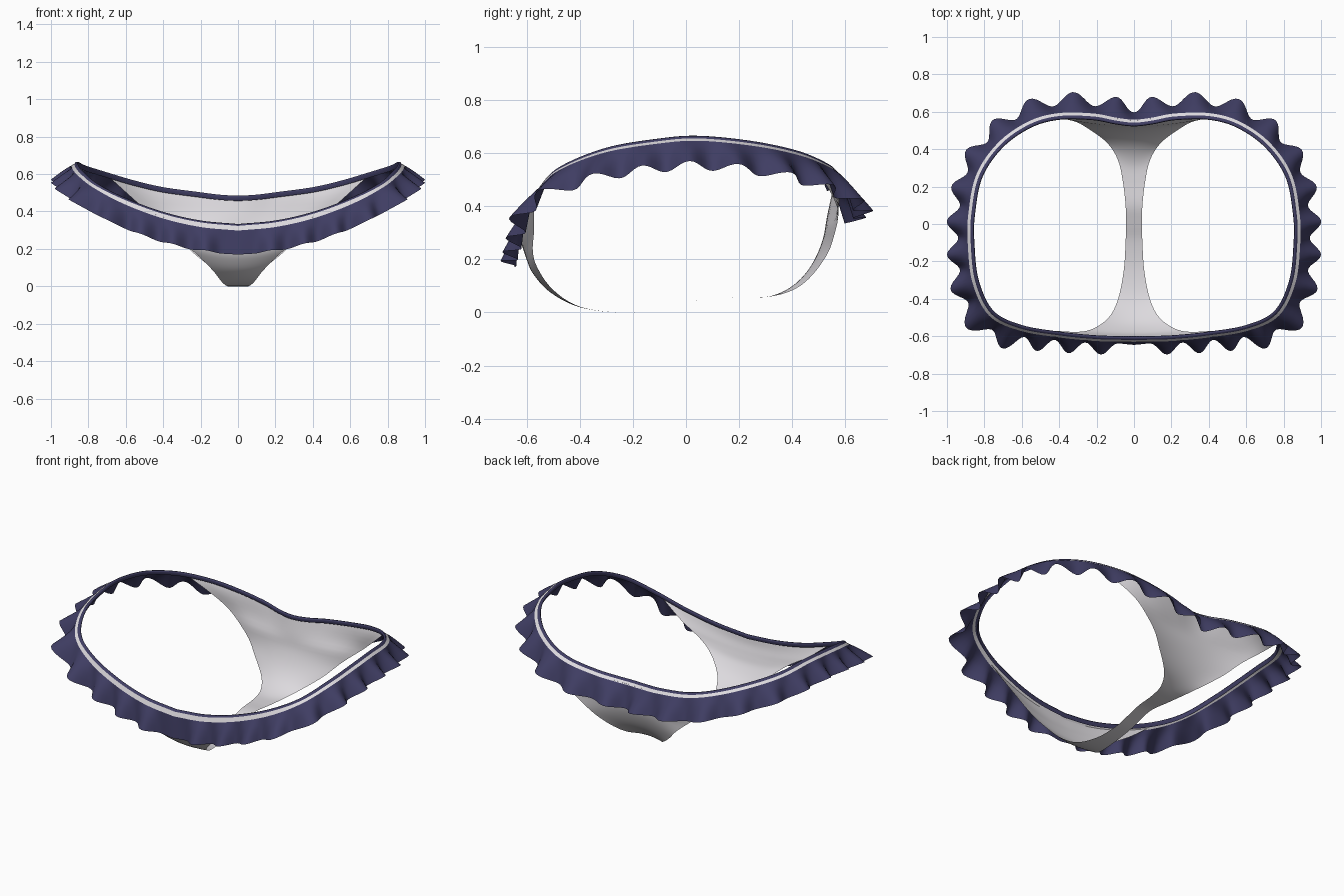
import bpy, math
from mathutils import Vector

cube = bpy.data.objects.get("Cube")
if cube:
    bpy.data.objects.remove(cube, do_unlink=True)


def material(name, rgb):
    m = bpy.data.materials.new(name)
    m.use_nodes = True
    m.diffuse_color = (*rgb, 1)
    bsdf = m.node_tree.nodes["Principled BSDF"]
    bsdf.inputs["Base Color"].default_value = (*rgb, 1)
    bsdf.inputs["Roughness"].default_value = 0.8
    return m


navy = material("navy fabric", (0.05, 0.047, 0.125))
white = material("white fabric", (0.72, 0.7, 0.73))


def spline(points, t):
    """Smooth curve through points, t measured in points."""
    n = len(points)
    i = min(int(t), n - 2)
    f = t - i
    b, c = points[i], points[i + 1]
    a = points[i - 1] if i else b * 2 - c
    d = points[i + 2] if i + 2 < n else c * 2 - b
    return (b * 2 + (c - a) * f + (a * 2 - b * 5 + c * 4 - d) * f * f
            + (b * 3 - a - c * 3 + d) * f ** 3) / 2


def grid(name, rows, mat, closed=False):
    """Surface from equal rows of points."""
    n = len(rows[0])
    verts = [p for row in rows for p in row]
    faces = [(r * n + i, r * n + (i + 1) % n, (r + 1) * n + (i + 1) % n, (r + 1) * n + i)
             for r in range(len(rows) - 1) for i in range(n if closed else n - 1)]
    mesh = bpy.data.meshes.new(name)
    mesh.from_pydata(verts, [], faces)
    mesh.materials.append(mat)
    ob = bpy.data.objects.new(name, mesh)
    bpy.context.collection.objects.link(ob)
    mesh.shade_smooth()
    return ob


# Waist path: half from front centre to back centre, then mirrored
half = [Vector(p) for p in (
    (0, -.60, .333), (.2, -.595, .352), (.4, -.575, .398), (.6, -.54, .472), (.75, -.465, .55),
    (.83, -.3, .62), (.853, -.1, .655), (.85, .05, .665), (.81, .25, .645),
    (.7, .41, .61), (.55, .515, .565), (.4, .557, .53), (.22, .555, .505),
    (.1, .533, .49), (0, .522, .485))]
mirror = Vector((-1, 1, 1))
loop = half + [p * mirror for p in half[-2:0:-1]] + [half[0]]
dense = [spline(loop, i / 40) for i in range((len(loop) - 1) * 40 + 1)]

# Even spacing along the path
WAVES = 29
COUNT = WAVES * 12
lengths = [0]
for p, q in zip(dense, dense[1:]):
    lengths.append(lengths[-1] + (q - p).length)
ring, k = [], 0
for i in range(COUNT):
    s = lengths[-1] * i / COUNT
    while lengths[k + 1] < s:
        k += 1
    ring.append(dense[k].lerp(dense[k + 1], (s - lengths[k]) / (lengths[k + 1] - lengths[k])))
normals = []
for i in range(COUNT):
    t = ring[(i + 8) % COUNT] - ring[i - 8]
    normals.append(Vector((t.y, -t.x, 0)).normalized())


def mix(front, side, back, ny):
    """Blend a size by the direction the band faces."""
    return side + (front - side) * max(0, -ny) ** 5 + (back - side) * max(0, ny) ** 2


def offset(p, n, out, down):
    return p + n * out - Vector((0, 0, down))


def band_row(out, down):
    return [offset(p, n, out, down) for p, n in zip(ring, normals)]


# Waistband trim and stripe; the stripe lies flatter at the sides
grid("waistband_trim", [band_row(*o) for o in (
    (.009, .028), (0, .008), (.004, 0), (.013, .001), (.02, .01))], navy, True)
hem = [(mix(.031, .036, .036, n.y), mix(.035, .019, .023, n.y)) for n in normals]
stripe = [band_row(.02, .01), [offset(p, n, *h) for p, n, h in zip(ring, normals, hem)]]
grid("waistband_stripe", stripe, white, True)


# Ruffle: flares flatter at the sides, hangs steeper at the front
def ruffle_row(f):
    row = []
    for i, (p, n, h) in enumerate(zip(ring, normals, hem)):
        s = 2 * min(i, COUNT - i) / COUNT
        phase = s * WAVES / 2 + .55 * math.sin(math.pi * s * s)
        wave = .5 + .5 * math.cos(math.tau * phase)
        if phase < .5:
            wave *= .1
        corner = max(0, -n.y) * (1 - n.y ** 30)
        valley = mix(.04, .085, .075, n.y) + .02 * corner
        crest = mix(.1, .147, .145, n.y) + .045 * corner
        drop = mix(.165, .13, .15, n.y) - mix(.01, .035, .015, n.y) * wave
        out = h[0] + (valley - h[0]) * f + (crest - valley) * wave * f ** .8
        row.append(offset(p, n, out, h[1] + (drop - h[1]) * f))
    return row


grid("ruffle", [ruffle_row(f) for f in (0, .2, .45, .72, 1)], navy, True)

# Panel rows: half width, centre y, centre z, edge y, edge z
stations = [Vector(r) for r in (
    (.58, -.615, .30, -.56, .43), (.45, -.615, .255, -.567, .33),
    (.31, -.60, .20, -.577, .24), (.22, -.575, .145, -.56, .17),
    (.135, -.51, .075, -.5, .085), (.085, -.4, .02, -.4, .022),
    (.055, -.25, 0, -.25, 0), (.045, -.1, .01, -.1, .01),
    (.043, 0, .035, 0, .035), (.045, .1, .058, .1, .058),
    (.06, .22, .056, .23, .056), (.085, .32, .062, .34, .064),
    (.14, .405, .103, .43, .1), (.235, .47, .175, .503, .175),
    (.33, .515, .275, .552, .27), (.48, .53, .375, .56, .395),
    (.69, .54, .455, .435, .582))]
LAST = len(stations) - 1
seam = [a.lerp(b, .7) for a, b in zip(*stripe)]


def seam_point(x, side):
    """Point under the band at this x on the front or back."""
    return min((p for p in seam if p.y * side > 0), key=lambda p: abs(p.x - x))


def panel_point(t, u):
    w, cy, cz, ey, ez = spline(stations, t)
    return Vector((w * u, cy + (ey - cy) * u * u, cz + (ez - cz) * u * u))


# Gusset panel, its two ends blended into the waistband
rows = []
STEPS = 5
for r in range(LAST * STEPS + 1):
    t = r / STEPS
    end, side = (0, -1) if t < LAST / 2 else (LAST, 1)
    fade = max(0, 1 - abs(t - end) / 1.5)
    row = []
    for j in range(25):
        u = j / 12 - 1
        p = panel_point(t, u)
        if fade:
            top = panel_point(end, u)
            p += (seam_point(top.x, side) - top) * fade
        row.append(p)
    rows.append(row)
grid("gusset_panel", rows, white)
